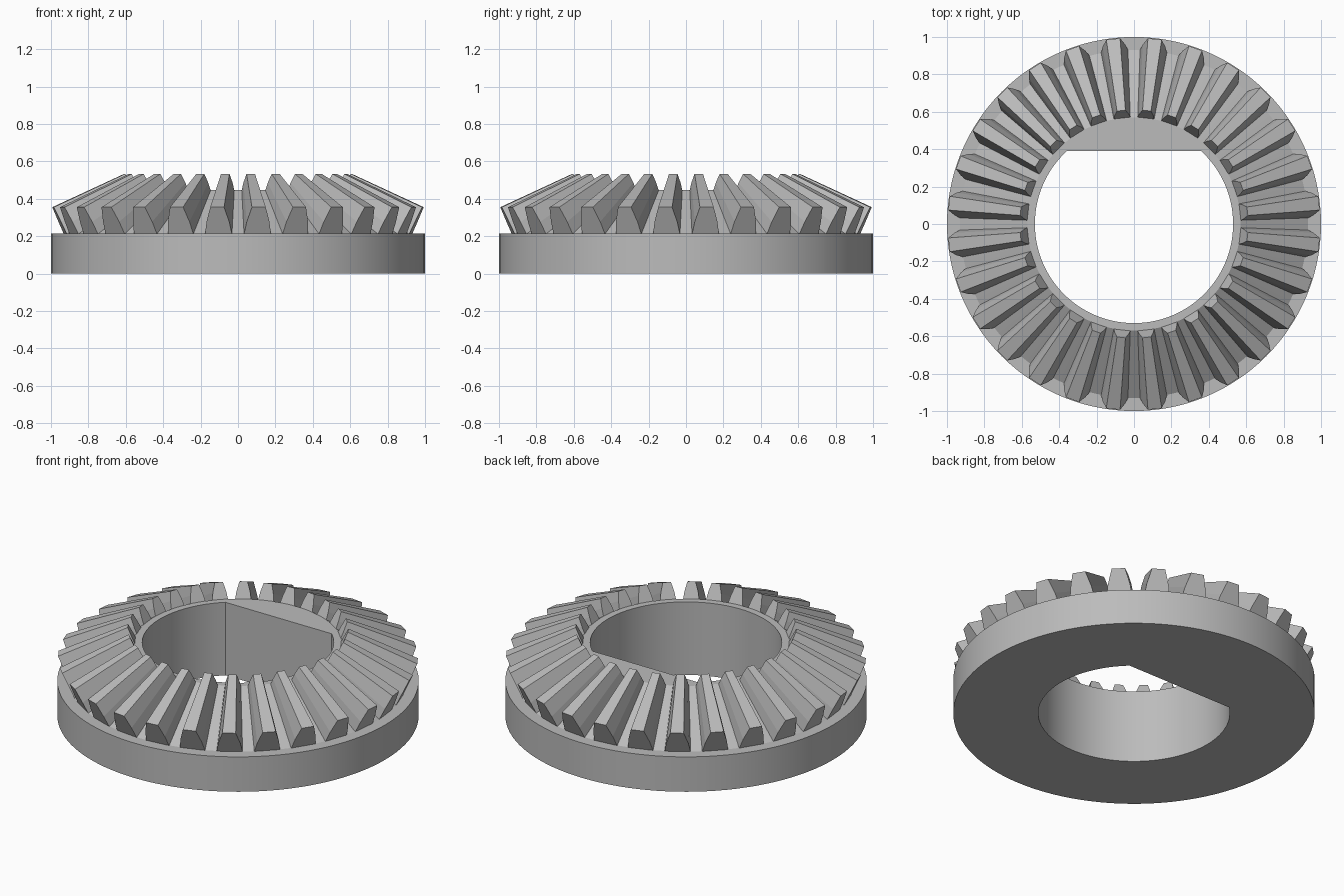
import bpy, bmesh, math
from mathutils import Vector, Matrix

cube = bpy.data.objects.get("Cube")
if cube:
    bpy.data.objects.remove(cube, do_unlink=True)

TEETH = 28
BORE, FLAT = 0.53, 0.39              # bore radius, distance to the bore's flat
APEX = Vector((0, 0, 0.815))         # point where the cone lines meet
ROOT = Vector((0.93, 0, 0.213))      # foot of a tooth at its outer end
TIP = Vector((0.995, 0, 0.355))      # top of a tooth at its outer end
SHRINK = 0.613                       # inner end size relative to outer end

steel = bpy.data.materials.new("grey steel")
steel.use_nodes = True
grey = (0.5, 0.5, 0.5, 1)
steel.diffuse_color = grey
steel.node_tree.nodes["Principled BSDF"].inputs["Base Color"].default_value = grey


def finish(bm, name, smooth):
    bmesh.ops.recalc_face_normals(bm, faces=bm.faces)
    mesh = bpy.data.meshes.new(name)
    bm.to_mesh(mesh)
    bm.free()
    obj = bpy.data.objects.new(name, mesh)
    bpy.context.collection.objects.link(obj)
    mesh.materials.append(steel)
    if smooth:
        bpy.ops.object.select_all(action='DESELECT')
        obj.select_set(True)
        bpy.context.view_layer.objects.active = obj
        bpy.ops.object.shade_smooth_by_angle(angle=math.radians(20))
    return obj


def bore_radius(a):
    s = math.sin(a)
    return min(BORE, FLAT / s) if s > 0 else BORE


# Gear body: disc and root cone around a bore with one flat
inner = APEX.lerp(ROOT, SHRINK)
corner = math.asin(FLAT / BORE)
steps = TEETH * 4
angles = sorted([math.tau * i / steps for i in range(steps)] + [corner, math.pi - corner])
bm = bmesh.new()
rings = []
for a in angles:
    b = bore_radius(a)
    profile = [(1, 0), (1, ROOT.z), (ROOT.x, ROOT.z), (inner.x, inner.z), (b, inner.z), (b, 0)]
    rings.append([bm.verts.new((r * math.cos(a), r * math.sin(a), z)) for r, z in profile])
for i, ring in enumerate(rings):
    after = rings[(i + 1) % len(rings)]
    for j in range(len(ring)):
        k = (j + 1) % len(ring)
        bm.faces.new((ring[j], after[j], after[k], ring[k]))
finish(bm, "gear_body", True)

# Teeth: tapered bars with two-step flanks, narrowing toward the apex
half_section = [(-0.08, 0.073), (0, 0.072), (0.45, 0.061), (1, 0.037)]
section = [(h, w) for h, w in half_section] + [(h, -w) for h, w in reversed(half_section)]
outer_end = [ROOT.lerp(TIP, h) + Vector((0, w, 0)) for h, w in section]
inner_end = [APEX.lerp(p, SHRINK) for p in outer_end]
bm = bmesh.new()
for t in range(TEETH):
    turn = Matrix.Rotation(math.tau * (t + 0.5) / TEETH, 3, 'Z')
    a = [bm.verts.new(turn @ p) for p in outer_end]
    b = [bm.verts.new(turn @ p) for p in inner_end]
    bm.faces.new(a)
    bm.faces.new(b[::-1])
    for j in range(len(a)):
        k = (j + 1) % len(a)
        bm.faces.new((a[j], b[j], b[k], a[k]))
finish(bm, "gear_teeth", False)
